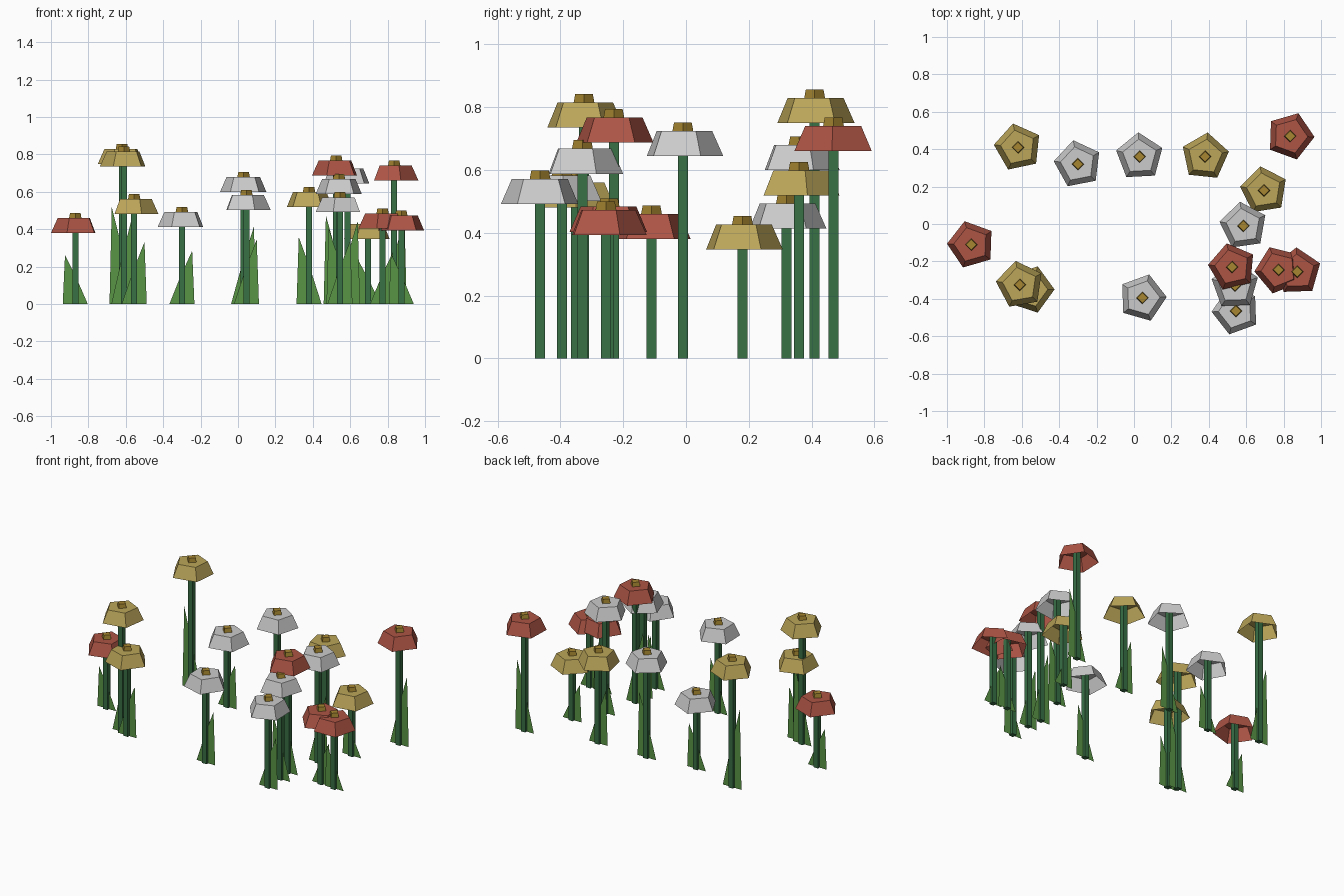
import bpy, bmesh
from math import radians, cos, sin, pi

if "Cube" in bpy.data.objects:
    bpy.data.objects.remove(bpy.data.objects["Cube"])


def material(name, rgb):
    m = bpy.data.materials.new(name)
    m.diffuse_color = (*rgb, 1)
    m.use_nodes = True
    m.node_tree.nodes["Principled BSDF"].inputs["Base Color"].default_value = m.diffuse_color
    return m


STEM = material("stem green", (0.04, 0.16, 0.06))
LEAF = material("leaf green", (0.10, 0.30, 0.06))
GOLD = material("flower centre gold", (0.38, 0.24, 0.03))
PETALS = {
    "red": material("petal red", (0.42, 0.09, 0.06)),
    "yellow": material("petal yellow", (0.50, 0.38, 0.10)),
    "white": material("petal white", (0.55, 0.55, 0.58)),
}


def add_object(name, bm, loc, mat):
    me = bpy.data.meshes.new(name)
    bm.to_mesh(me)
    bm.free()
    me.materials.append(mat)
    ob = bpy.data.objects.new(name, me)
    ob.location = loc
    bpy.context.collection.objects.link(ob)


def ring(bm, sides, r, z, turn):
    return [bm.verts.new((r * cos(turn + 2 * pi * i / sides),
                          r * sin(turn + 2 * pi * i / sides), z))
            for i in range(sides)]


def frustum(sides, r1, r2, z1, z2, turn, bottom=True):
    bm = bmesh.new()
    a, b = ring(bm, sides, r1, z1, turn), ring(bm, sides, r2, z2, turn)
    for i in range(sides):
        j = (i + 1) % sides
        bm.faces.new((a[i], a[j], b[j], b[i]))
    bm.faces.new(b)
    if bottom:
        bm.faces.new(a[::-1])
    return bm


def flower(n, colour, x, y, base, turn, lean):
    cap = base + 0.08
    # square stem
    add_object(f"stem_{n}", frustum(4, 0.0225, 0.0225, 0, cap - 0.01, pi / 4),
               (x, y, 0), STEM)
    # flat leaf blade leaning to one side
    h = base * 0.69
    bm = bmesh.new()
    pts = [(-0.067, 0), (0.067, 0), (0.055, h), (-0.005, h * 0.54)]
    bm.faces.new([bm.verts.new((lean * px, 0, pz)) for px, pz in pts])
    add_object(f"leaf_{n}", bm, (x, y, 0), LEAF)
    # five-sided petal cup, open below
    add_object(f"petals_{n}",
               frustum(5, 0.13, 0.094, base, cap, radians(turn), bottom=False),
               (x, y, 0), PETALS[colour])
    # flower centre
    add_object(f"flower_centre_{n}",
               frustum(4, 0.034, 0.028, cap - 0.005, cap + 0.027, 0),
               (x, y, 0), GOLD)


# colour, x, y, petal base height, turn, leaf lean
FLOWERS = [
    ("red", -0.87, -0.11, 0.38, 34, -1),
    ("yellow", -0.62, 0.41, 0.75, 30, -1),
    ("white", -0.30, 0.32, 0.413, 29, 1),
    ("white", 0.03, 0.36, 0.60, 21, 1),
    ("yellow", 0.38, 0.36, 0.519, 12, -1),
    ("red", 0.835, 0.47, 0.66, 70, 1),
    ("yellow", 0.695, 0.18, 0.347, 27, -1),
    ("white", 0.585, -0.01, 0.645, 26, 1),
    ("red", 0.525, -0.23, 0.687, 31, -1),
    ("white", 0.54, -0.33, 0.588, 20, -1),
    ("white", 0.545, -0.465, 0.491, 38, 1),
    ("red", 0.773, -0.245, 0.403, 40, 1),
    ("red", 0.873, -0.255, 0.393, 20, -1),
    ("white", 0.045, -0.395, 0.502, 2, 1),
    ("yellow", -0.61, -0.325, 0.735, 28, 1),
    ("yellow", -0.555, -0.35, 0.481, 0, 1),
]
for n, f in enumerate(FLOWERS, 1):
    flower(n, *f)
